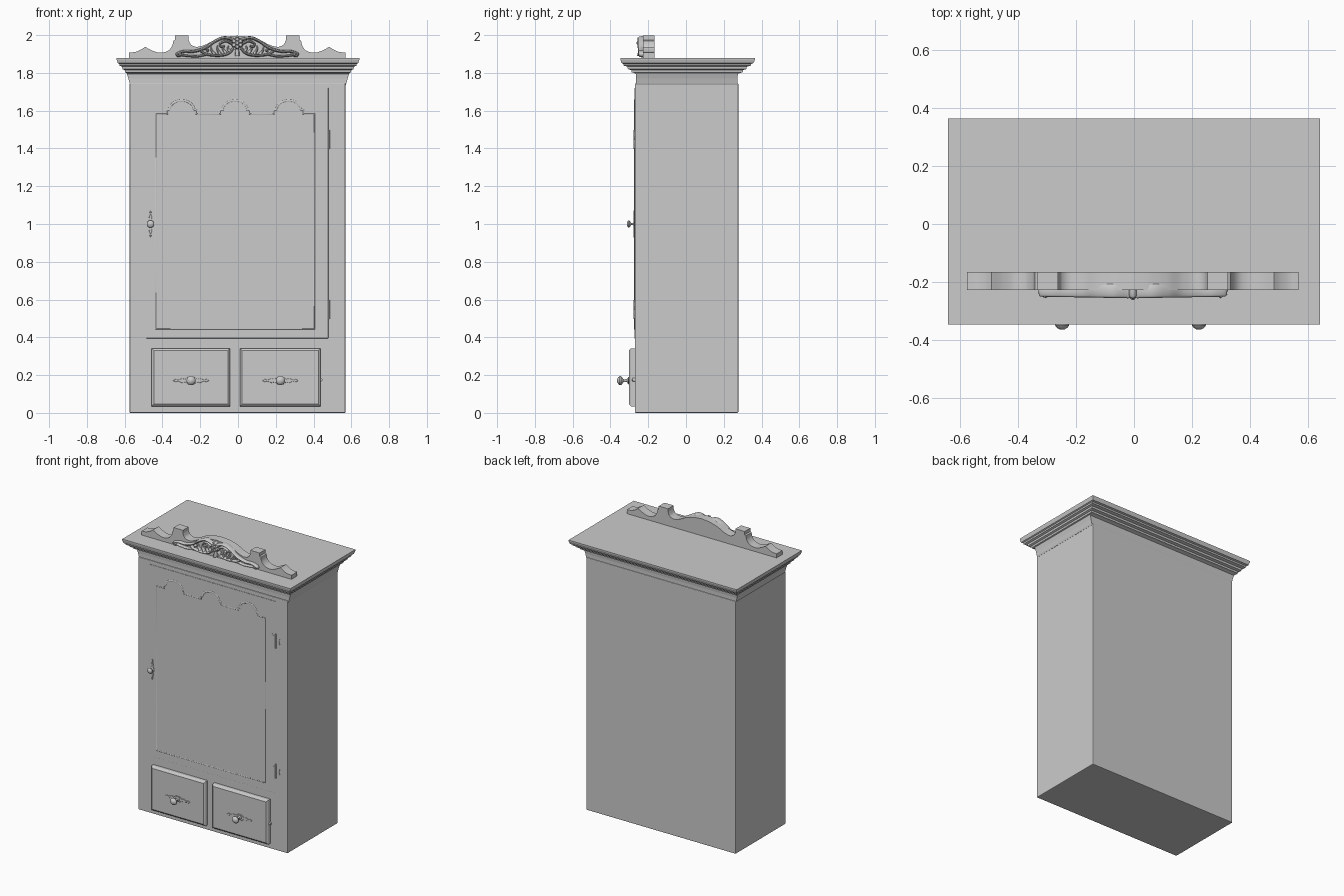
import bpy, bmesh, math
from mathutils import Vector

if "Cube" in bpy.data.objects:
    bpy.data.objects.remove(bpy.data.objects["Cube"])

CX = -0.004      # centre line of the carcass
FRONT = -0.271   # front plane of the carcass


def finish(name, bm, bevel=0, smooth=False, segments=2):
    bmesh.ops.recalc_face_normals(bm, faces=bm.faces)
    me = bpy.data.meshes.new(name)
    bm.to_mesh(me)
    bm.free()
    ob = bpy.data.objects.new(name, me)
    bpy.context.collection.objects.link(ob)
    if bevel:
        m = ob.modifiers.new("bevel", 'BEVEL')
        m.width, m.segments, m.limit_method = bevel, segments, 'ANGLE'
    if smooth:
        bpy.ops.object.select_all(action='DESELECT')
        ob.select_set(True)
        bpy.context.view_layer.objects.active = ob
        bpy.ops.object.shade_smooth_by_angle(angle=math.radians(35))
    return ob


def loft(name, rings, **kw):
    """Skin equal-length rings of points and cap both ends."""
    bm = bmesh.new()
    vs = [[bm.verts.new(p) for p in r] for r in rings]
    n = len(vs[0])
    for a, b in zip(vs, vs[1:]):
        for i in range(n):
            bm.faces.new((a[i], a[(i + 1) % n], b[(i + 1) % n], b[i]))
    bm.faces.new(vs[0])
    bm.faces.new(vs[-1])
    return finish(name, bm, **kw)


def box(name, x0, x1, y0, y1, z0, z1, **kw):
    ring = lambda z: [(x0, y0, z), (x1, y0, z), (x1, y1, z), (x0, y1, z)]
    return loft(name, [ring(z0), ring(z1)], **kw)


def prism(name, pts, y0, y1, **kw):
    return loft(name, [[(x, y, z) for x, z in pts] for y in (y0, y1)], **kw)


def lathe(name, x, z, y0, profile, n=24):
    """Turned part pointing to -y; profile is (radius, distance out)."""
    ang = [2 * math.pi * i / n for i in range(n)]
    return loft(name, [[(x + r * math.cos(a), y0 - d, z + r * math.sin(a)) for a in ang]
                       for r, d in profile], smooth=True)


def spline(pts, n=8):
    """Smooth points through the given ones (Catmull-Rom)."""
    p = [Vector(q) for q in pts]
    p = [2 * p[0] - p[1]] + p + [2 * p[-1] - p[-2]]
    out = []
    for a, b, c, d in zip(p, p[1:], p[2:], p[3:]):
        for i in range(n):
            t = i / n
            out.append(0.5 * (2 * b + (c - a) * t + (2 * a - 5 * b + 4 * c - d) * t * t
                              + (3 * b - a - 3 * c + d) * t ** 3))
    return [tuple(q) for q in out] + [tuple(pts[-1])]


def tube(name, pts, y, radius, depth=1.0, closed=False, taper=(1, 1)):
    """Round moulding along (x, z) points, stretched in y by depth."""
    cu = bpy.data.curves.new(name, 'CURVE')
    cu.dimensions, cu.bevel_depth, cu.bevel_resolution = '3D', radius, 2
    cu.use_fill_caps = True
    sp = cu.splines.new('POLY')
    sp.points.add(len(pts) - 1)
    for i, (x, z) in enumerate(pts):
        sp.points[i].co = (x, 0, z, 1)
        sp.points[i].radius = taper[0] + (taper[1] - taper[0]) * i / (len(pts) - 1)
    sp.use_cyclic_u = closed
    ob = bpy.data.objects.new(name, cu)
    bpy.context.collection.objects.link(ob)
    ob.location.y, ob.scale.y = y, depth
    bpy.ops.object.select_all(action='DESELECT')
    ob.select_set(True)
    bpy.context.view_layer.objects.active = ob
    bpy.ops.object.convert(target='MESH')
    bpy.ops.object.shade_smooth_by_angle(angle=math.radians(50))


# carcass
box("carcass", -0.574, 0.569, FRONT, 0.277, 0, 1.745, bevel=0.005)

# stepped cornice: half width, front y, back y, z
steps = [(0.570, -0.264, 0.270, 1.735), (0.574, -0.264, 0.272, 1.745), (0.580, -0.264, 0.272, 1.77),
         (0.588, -0.266, 0.275, 1.795), (0.590, -0.275, 0.288, 1.80), (0.598, -0.288, 0.300, 1.803),
         (0.600, -0.290, 0.302, 1.815), (0.612, -0.308, 0.320, 1.82), (0.614, -0.310, 0.322, 1.833),
         (0.627, -0.330, 0.343, 1.838), (0.629, -0.332, 0.345, 1.848), (0.637, -0.342, 0.358, 1.852),
         (0.643, -0.347, 0.365, 1.872), (0.643, -0.347, 0.365, 1.88)]
loft("cornice", [[(-w, f, z), (w, f, z), (w, b, z), (-w, b, z)] for w, f, b, z in steps])

# crest board with shaped top edge
half = [(-0.573, 1.878)]
half += spline([(-0.573, 1.908), (-0.54, 1.911), (-0.51, 1.923), (-0.488, 1.938)])
half += spline([(-0.488, 1.938), (-0.45, 1.918), (-0.41, 1.907), (-0.37, 1.915),
                (-0.346, 1.94), (-0.338, 1.97)])[1:]
half += [(-0.329, 1.975), (-0.329, 1.997)]
half += [(-0.258, 1.997)] + spline([(-0.258, 1.975), (-0.245, 1.95), (-0.215, 1.938), (-0.17, 1.949),
                                    (-0.12, 1.974), (-0.06, 1.991), (0, 1.997)])
crest = [(CX + x, z) for x, z in half] + [(CX - x, z) for x, z in reversed(half[:-1])]
prism("crest_board", crest, -0.228, -0.166, smooth=True)

# carved scrolls on the crest, both sides
stem = spline([(0.02, 1.975), (0.07, 1.986), (0.12, 1.966), (0.17, 1.932), (0.23, 1.914), (0.28, 1.914),
               (0.318, 1.902), (0.312, 1.89), (0.297, 1.894)])
inner = spline([(0.02, 1.93), (0.05, 1.902), (0.10, 1.892), (0.16, 1.898), (0.19, 1.915),
                (0.175, 1.928), (0.155, 1.92), (0.162, 1.911)])
upper = spline([(0.03, 1.955), (0.06, 1.968), (0.09, 1.955), (0.085, 1.938), (0.067, 1.943)])
lower = spline([(0.16, 1.898), (0.21, 1.888), (0.26, 1.89), (0.30, 1.895)])
leaves = [[(0.06, 1.905), (0.075, 1.925), (0.07, 1.935)], [(0.09, 1.9), (0.105, 1.925), (0.105, 1.945)],
          [(0.12, 1.898), (0.135, 1.918), (0.14, 1.938)], [(0.04, 1.915), (0.05, 1.93), (0.045, 1.945)]]
for s in (-1, 1):
    side = "left" if s < 0 else "right"
    put = lambda pts: [(CX + s * x, z) for x, z in pts]
    tube(side + "_main_scroll", put(stem), -0.230, 0.008, 3.0, taper=(1.1, 0.8))
    tube(side + "_inner_scroll", put(inner), -0.230, 0.007, 3.2, taper=(1.1, 0.7))
    tube(side + "_upper_curl", put(upper), -0.230, 0.007, 3.2, taper=(1, 0.7))
    tube(side + "_lower_scroll", put(lower), -0.230, 0.006, 3.2)
    for pts in leaves:
        tube(side + "_carved_leaf", put(spline(pts)), -0.230, 0.008, 2.2, taper=(1.1, 0.3))
    lathe(side + "_scroll_eye", CX + s * 0.303, 1.899, -0.226,
          [(0.009, 0), (0.009, 0.022), (0.005, 0.028), (0.001, 0.029)], 16)

# centre rosette
for i in range(6):
    a = math.radians(90 + 60 * i)
    lathe("rosette_petal", CX + 0.02 * math.cos(a), 1.958 + 0.02 * math.sin(a), -0.225,
          [(0.013, 0), (0.013, 0.022), (0.008, 0.03), (0.001, 0.032)], 12)
lathe("rosette_centre", CX, 1.958, -0.225, [(0.012, 0), (0.012, 0.028), (0.007, 0.035), (0.001, 0.037)], 16)
tube("rosette_stem", [(CX, 1.945), (CX, 1.92), (CX, 1.89)], -0.230, 0.011, 2.2, taper=(0.6, 1.2))

# door slab
box("door", -0.484, 0.478, FRONT - 0.0025, FRONT + 0.01, 0.395, 1.72, bevel=0.001)

# panel moulding with three arches along the top
panel = [(-0.434, 0.446), (-0.434, 1.584)]
for c in (-0.298, -0.016, 0.268):
    panel += [(c - 0.077, 1.584), (c - 0.077, 1.602)]
    panel += [(c - 0.066 * math.cos(math.pi * i / 16), 1.602 + 0.052 * math.sin(math.pi * i / 16))
              for i in range(17)]
    panel += [(c + 0.077, 1.602), (c + 0.077, 1.584)]
panel += [(0.403, 1.584), (0.403, 0.446)]
tube("panel_moulding", panel, FRONT - 0.001, 0.006, 0.6, closed=True)


# pierced-style back plate outline, pointed at both ends
def plate(name, x, z, length, height, y, upright=False):
    shape = [(-1, 0), (-.85, .4), (-.72, .15), (-.5, .6), (-.32, .4), (-.15, 1), (.15, 1),
             (.32, .4), (.5, .6), (.72, .15), (.85, .4), (1, 0)]
    pts = shape + [(a, -b) for a, b in reversed(shape[1:-1])]
    pts = [(a * length, b * height) for a, b in pts]
    if upright:
        pts = [(b, a) for a, b in pts]
    prism(name, [(x + a, z + b) for a, b in pts], y - 0.004, y + 0.003, bevel=0.001, segments=1)


KNOB = [(0.017, 0), (0.015, 0.006), (0.008, 0.011), (0.006, 0.025), (0.009, 0.030), (0.018, 0.036),
        (0.024, 0.043), (0.024, 0.049), (0.018, 0.057), (0.009, 0.062), (0.001, 0.063)]

# drawers with chamfered fronts, plates and knobs
for side, x0, x1 in (("left", -0.457, -0.042), ("right", 0.010, 0.437)):
    z0, z1, e = 0.035, 0.342, 0.012
    rect = lambda d, y: [(x0 + d, y, z0 + d), (x1 - d, y, z0 + d), (x1 - d, y, z1 - d), (x0 + d, y, z1 - d)]
    loft(side + "_drawer", [rect(0, -0.26), rect(0, -0.290), rect(0.003, -0.295), rect(e, -0.302)])
    xm = (x0 + x1) / 2 + 0.001
    plate(side + "_drawer_plate", xm, 0.171, 0.096, 0.020, -0.302)
    lathe(side + "_drawer_knob", xm, 0.171, -0.302, KNOB)

# small catch on the right drawer edge
lathe("drawer_edge_catch", 0.437, 0.175, -0.268, [(0.010, 0), (0.010, 0.014), (0.002, 0.018)], 12)

# door knob and upright plate
plate("door_plate", -0.463, 1.0, 0.072, 0.013, FRONT - 0.003, upright=True)
lathe("door_knob", -0.463, 1.0, FRONT - 0.003, [(r * 0.8, d * 0.62) for r, d in KNOB])

# butterfly hinges on the right door edge
for name, z in (("upper", 1.447), ("lower", 0.547)):
    wing = [(0.004, 0.012), (0.014, 0.028), (0.03, 0.046), (0.03, 0.02), (0.022, 0)]
    right = wing + [(a, -b) for a, b in reversed(wing[:-1])]
    for s in (-1, 1):
        prism(name + "_hinge_leaf", [(0.482 + s * a, z + b) for a, b in right],
              FRONT - 0.0035, FRONT + 0.003)
    tube(name + "_hinge_barrel", [(0.482, z - 0.05), (0.482, z + 0.05)], FRONT - 0.002, 0.005)
